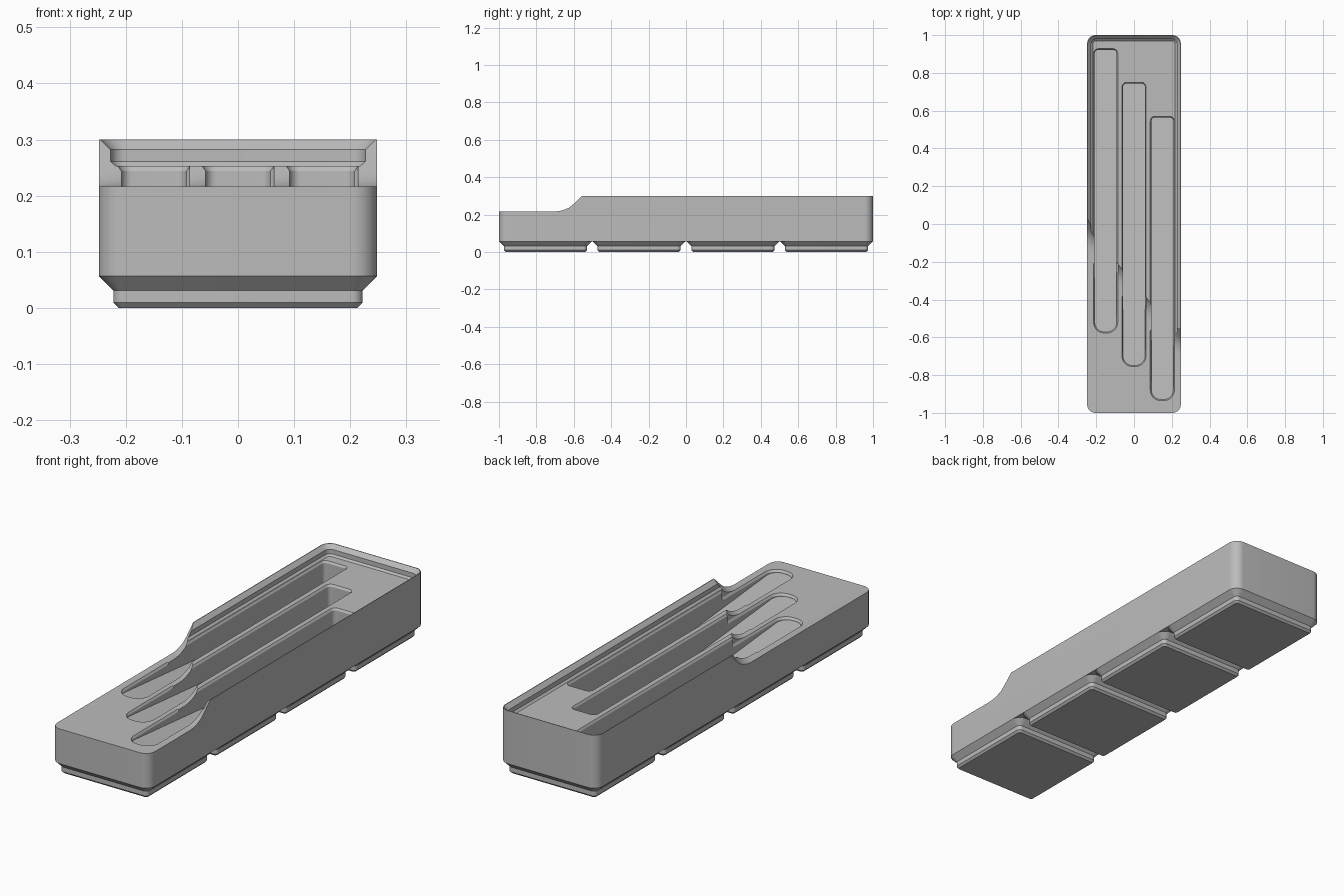
import bpy, bmesh, math

cube = bpy.data.objects.get("Cube")
if cube:
    bpy.data.objects.remove(cube, do_unlink=True)

grey = bpy.data.materials.new("plain_grey")
grey.use_nodes = True
COLOR = (0.5, 0.5, 0.5, 1)
grey.diffuse_color = COLOR
grey.node_tree.nodes["Principled BSDF"].inputs["Base Color"].default_value = COLOR


def outline(cx, hw, y0, y1, r_front, r_back, seg=10):
    """Rounded rectangle, counter-clockwise, with separate front and back radii."""
    corners = [(cx + hw - r_front, y0 + r_front, r_front, -90), (cx + hw - r_back, y1 - r_back, r_back, 0),
               (cx - hw + r_back, y1 - r_back, r_back, 90), (cx - hw + r_front, y0 + r_front, r_front, 180)]
    pts = []
    for x, y, r, start in corners:
        for i in range(seg + 1):
            a = math.radians(start + 90 * i / seg)
            pts.append((x + r * math.cos(a), y + r * math.sin(a)))
    return pts


def loft(name, rings):
    """Closed solid through rings of equal point count."""
    bm = bmesh.new()
    loops = [[bm.verts.new(p) for p in ring] for ring in rings]
    n = len(loops[0])
    for a, b in zip(loops, loops[1:]):
        for i in range(n):
            j = (i + 1) % n
            bm.faces.new((a[i], a[j], b[j], b[i]))
    bm.faces.new(loops[0][::-1])
    bm.faces.new(loops[-1])
    bmesh.ops.recalc_face_normals(bm, faces=bm.faces)
    mesh = bpy.data.meshes.new(name)
    bm.to_mesh(mesh)
    bm.free()
    mesh.materials.append(grey)
    obj = bpy.data.objects.new(name, mesh)
    bpy.context.collection.objects.link(obj)
    return obj


def flat(pts, z):
    return [(x, y, z) for x, y in pts]


def select(obj):
    bpy.ops.object.select_all(action='DESELECT')
    obj.select_set(True)
    bpy.context.view_layer.objects.active = obj


def cut(obj, cutter):
    mod = obj.modifiers.new("cut", 'BOOLEAN')
    mod.operation = 'DIFFERENCE'
    mod.solver = 'EXACT'
    mod.object = cutter
    select(obj)
    bpy.ops.object.modifier_apply(modifier=mod.name)
    bpy.data.objects.remove(cutter, do_unlink=True)


def smooth(obj):
    select(obj)
    bpy.ops.object.shade_smooth_by_angle(angle=math.radians(25))


HW, BASE, LOW, DECK, TOP = 0.248, 0.057, 0.216, 0.253, 0.30
SHEAR = 1.18

# Main block
plan = outline(0, HW, -1, 1, 0.045, 0.045)
body = loft("tray_body", [flat(plan, BASE), flat(plan, TOP)])

# Stepped stacking rim around the raised deck
rim = []
for inset, z in ((0.030, DECK), (0.021, 0.261), (0.021, 0.282), (0.002, 0.301), (0.002, 0.35)):
    rim.append(flat(outline(0, HW - inset, -1 + inset, 1 - inset, 0.047 - inset, 0.047 - inset), z))
cut(body, loft("rim_cutter", rim))

# Diagonal step down to the low front deck
ramp = [(-2, LOW), (-0.70, LOW), (-0.675, 0.219), (-0.65, 0.226), (-0.625, 0.237),
        (-0.605, 0.253), (-0.555, TOP), (-0.535, 0.32), (-0.535, 0.4), (-2, 0.4)]
cut(body, loft("ramp_cutter", [[(x, y + (HW - x) * SHEAR, z) for y, z in ramp] for x in (-0.3, 0.3)]))

# Three staggered slots with floors sloping down to the back
LENGTH, HALF, CH = 1.505, 0.064, 0.006
for cx, front in ((-0.15, -0.577), (0, -0.755), (0.15, -0.935)):
    back = front + LENGTH
    inner = outline(cx, HALF - CH, front + CH, back - CH, 0.05, 0.019)
    outer = outline(cx, HALF, front, back, 0.056, 0.025)
    floor = [(x, y, 0.205 - 0.135 * (y - front) / LENGTH) for x, y in inner]
    cut(body, loft("slot_cutter", [floor, flat(inner, 0.35)]))
    cut(body, loft("deck_edge_cutter", [flat(inner, DECK - 0.009), flat(outer, DECK), flat(outer, 0.35)]))
    # Eased edge where the slot opens on the low deck
    end = -0.68 + (HW - cx) * SHEAR
    inner = outline(cx, HALF - CH, front + CH, end, 0.05, 0.002)
    outer = outline(cx, HALF, front, end + CH, 0.056, 0.008)
    cut(body, loft("low_edge_cutter", [flat(inner, LOW - 0.009), flat(outer, LOW), flat(outer, 0.35)]))
smooth(body)

# Four stepped base feet
for k in range(4):
    cy = (k - 1.5) * 0.5013
    rings = []
    for inset, z in ((0.035, 0), (0.026, 0.0095), (0.026, 0.031), (0, BASE)):
        h = HW - inset
        rings.append(flat(outline(0, h, cy - h, cy + h, 0.045 - inset, 0.045 - inset), z))
    smooth(loft(f"base_foot_{k + 1}", rings))
